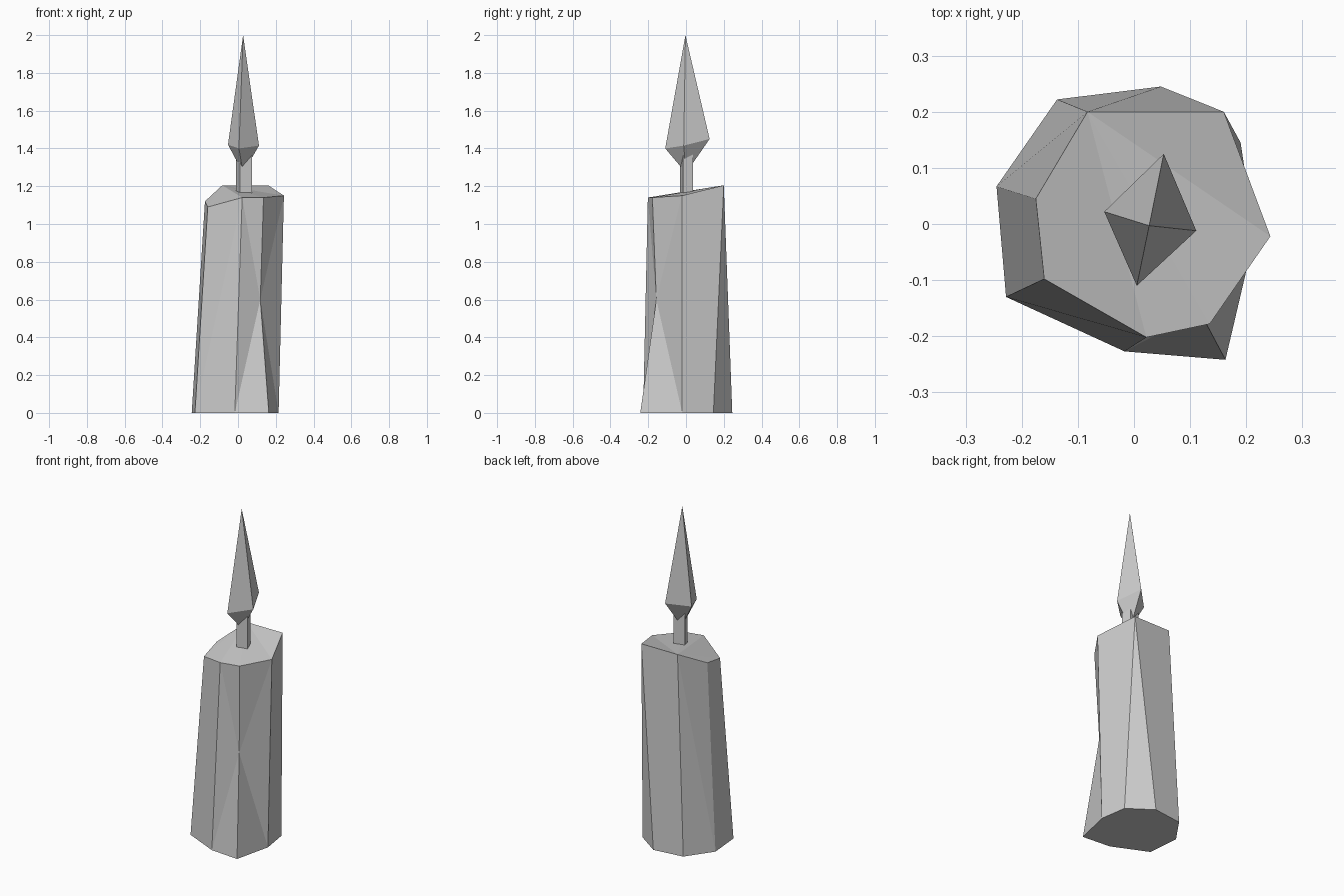
import bpy
import bmesh
from mathutils import Vector

default_cube = bpy.data.objects.get("Cube")
if default_cube:
    bpy.data.objects.remove(default_cube, do_unlink=True)

# The single flat colour
grey = bpy.data.materials.new("plain grey")
grey.use_nodes = True
tone = (0.6, 0.6, 0.6, 1.0)
grey.diffuse_color = tone
grey.node_tree.nodes["Principled BSDF"].inputs["Base Color"].default_value = tone


def finish(name, bm):
    """Turn a bmesh into a flat shaded object with outward normals."""
    bmesh.ops.recalc_face_normals(bm, faces=bm.faces[:])
    mesh = bpy.data.meshes.new(name)
    bm.to_mesh(mesh)
    bm.free()
    mesh.materials.append(grey)
    obj = bpy.data.objects.new(name, mesh)
    bpy.context.collection.objects.link(obj)
    return obj


def ring(bm, points, z=None):
    """Add a loop of vertices, at one height if z is given."""
    return [bm.verts.new(p if z is None else (p[0], p[1], z)) for p in points]


def fan(bm, centre, loop):
    """Join each edge along an open chain of vertices to a centre vertex."""
    for v, w in zip(loop, loop[1:]):
        bm.faces.new((centre, v, w))


# Candle body: eight-sided foot, seven-sided slanted rim, one dented corner
bm = bmesh.new()
foot = ring(bm, [(-0.245, 0.067), (-0.228, -0.13), (-0.017, -0.227), (0.163, -0.242),
                 (0.215, -0.02), (0.19, 0.145), (0.048, 0.245), (-0.137, 0.222)], 0)
rim = ring(bm, [(-0.175, 0.045, 1.12), (-0.16, -0.098, 1.09), (0.022, -0.202, 1.14),
                (0.135, -0.178, 1.14), (0.243, -0.022, 1.15), (0.16, 0.2, 1.205),
                (-0.083, 0.2, 1.205)])
a, b, c, d, e, f, g, h = foot
A, B, C, D, E, F, G = rim
dent = bm.verts.new((0.118, -0.157, 0.6))
bm.faces.new(foot)
fan(bm, G, rim[:-1])
fan(bm, dent, [c, d, e, E, D, C, c])
for face in ((a, b, B, A), (b, c, C), (b, C, B), (e, f, F, E),
             (f, g, F), (g, h, G, F), (h, a, G), (a, A, G)):
    bm.faces.new(face)
finish("candle_body", bm)

# Wick: a slightly twisted square post sunk into the wax
bm = bmesh.new()
corners = [(0.01, -0.031), (0.074, -0.015), (0.058, 0.038), (-0.01, 0.026)]
low, high = ring(bm, corners, 1.14), ring(bm, corners, 1.38)
bm.faces.new(low)
bm.faces.new(high)
for i in range(4):
    j = (i + 1) % 4
    bm.faces.new((low[i], low[j], high[j], high[i]))
finish("wick", bm)

# Flame: a tall four-sided spike with a short inverted point below
bm = bmesh.new()
waist = ring(bm, [(0.005, -0.11, 1.40), (0.111, -0.012, 1.415),
                  (0.053, 0.125, 1.45), (-0.053, 0.022, 1.42)])
closed = waist + waist[:1]
for tip in (Vector((0.027, -0.003, 2.0)), Vector((0.027, 0, 1.27))):
    fan(bm, bm.verts.new(tip), closed)
finish("flame", bm)
